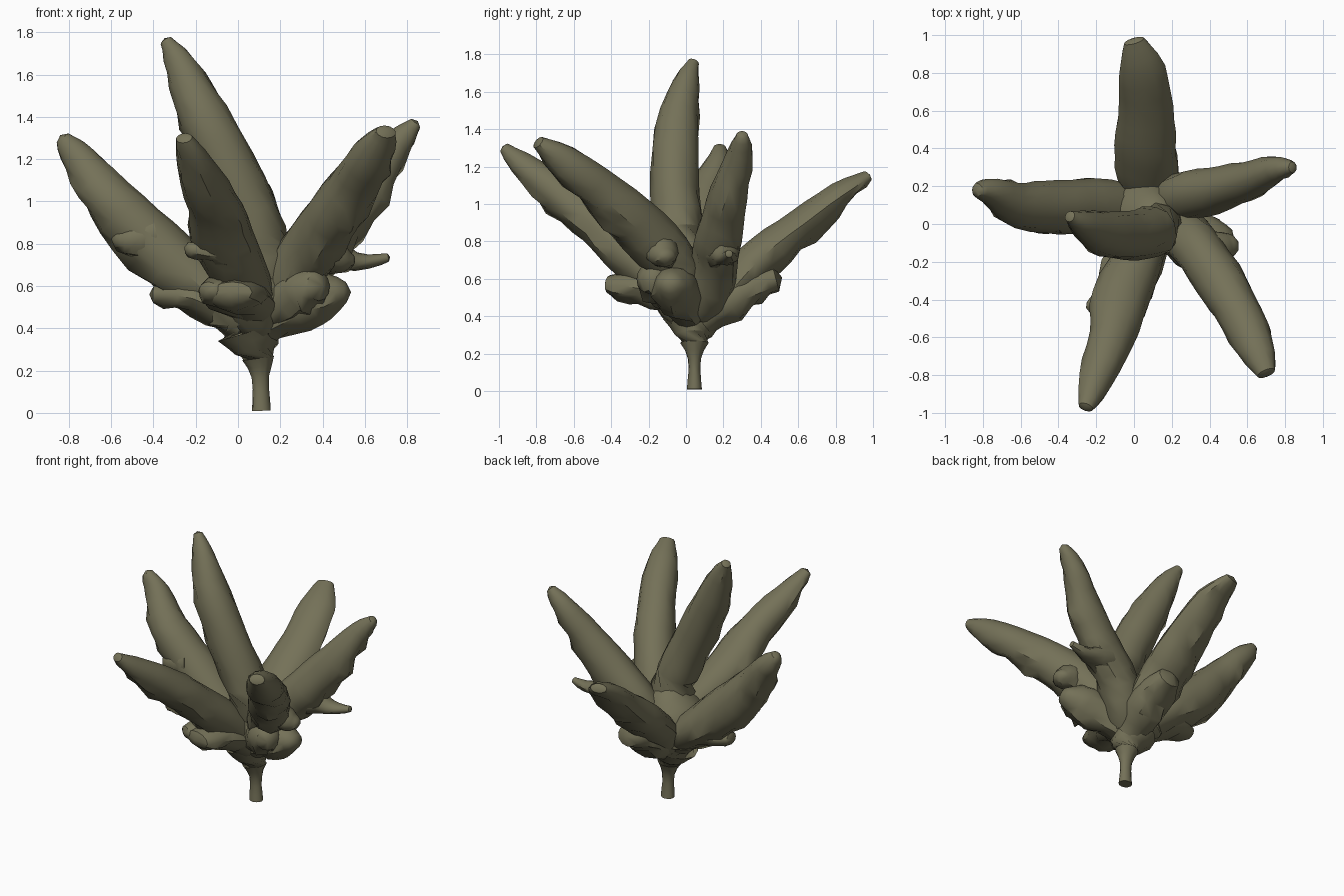
import bpy, bmesh, math, random
from mathutils import Vector

random.seed(11)
SIDES = 12
STEPS = 3

mat = bpy.data.materials.new("olive")
mat.diffuse_color = (0.175, 0.165, 0.097, 1)


def spline(pts):
    """Catmull-Rom through (x, y, z, half_width, half_height) points."""
    out = []
    n = len(pts)
    for i in range(n - 1):
        p = [pts[max(i - 1, 0)], pts[i], pts[i + 1], pts[min(i + 2, n - 1)]]
        for s in range(STEPS):
            t = s / STEPS
            out.append([0.5 * (2 * b + (c - a) * t + (2 * a - 5 * b + 4 * c - d) * t * t
                               + (3 * b - a - 3 * c + d) * t ** 3) for a, b, c, d in zip(*p)])
    out.append(list(pts[-1]))
    return out


def limb(name, pts, ragged=0.25):
    """Loft elliptical rings along a path; the underside is ragged and the tip rounded."""
    rows = spline(pts)
    bm = bmesh.new()
    rings = []
    for i, r in enumerate(rows):
        a, b = rows[max(i - 1, 0)], rows[min(i + 1, len(rows) - 1)]
        t = (Vector(b[:3]) - Vector(a[:3])).normalized()
        ref = Vector((0, 0, 1)) if abs(t.z) < 0.97 else Vector((0, 1, 0))
        side = t.cross(ref).normalized()
        up = side.cross(t)
        step = random.uniform(-0.1, 0.6)
        ring = []
        for k in range(SIDES):
            ang = 2 * math.pi * k / SIDES
            under = max(0.0, 0.2 - math.sin(ang))
            f = 1 + random.uniform(-0.04, 0.04) + ragged * under * (step + random.uniform(-0.5, 0.6))
            if i in (0, len(rows) - 1):
                f = 1
            v = Vector(r[:3]) + side * r[3] * f * math.cos(ang) + up * r[4] * f * math.sin(ang)
            v.z = max(v.z, 0)
            ring.append(bm.verts.new(v))
        rings.append(ring)
    for lo, hi in zip(rings, rings[1:]):
        for k in range(SIDES):
            j = (k + 1) % SIDES
            bm.faces.new((lo[k], lo[j], hi[j], hi[k]))
    bm.faces.new(rings[0])
    tip = bm.verts.new(Vector(rows[-1][:3]) + t * rows[-1][4] * 0.5)
    for k in range(SIDES):
        bm.faces.new((rings[-1][k], rings[-1][(k + 1) % SIDES], tip))
    bmesh.ops.recalc_face_normals(bm, faces=bm.faces)
    me = bpy.data.meshes.new(name)
    bm.to_mesh(me)
    bm.free()
    me.materials.append(mat)
    ob = bpy.data.objects.new(name, me)
    bpy.context.collection.objects.link(ob)
    return ob


# stem flaring into the crown
limb("stem", [(.11, .045, 0.01, .045, .04), (.105, .045, .17, .042, .035), (.09, .045, .3, .1, .1),
              (.05, .045, .43, .19, .17), (.08, .03, .58, .22, .2), (.14, .04, .75, .1, .1)], 0.04)

# six long branches
limb("tall_branch", [(.12, .02, .5, .12, .12), (.12, -.03, .75, .14, .14), (.01, -.06, 1.06, .13, .13),
                     (-.16, -.05, 1.4, .12, .12), (-.27, 0, 1.64, .07, .075), (-.34, .04, 1.76, .03, .03)], .12)
limb("left_branch", [(.06, .03, .42, .12, .1), (-.14, .08, .58, .15, .12), (-.4, .09, .8, .14, .14),
                     (-.6, .1, 1.02, .12, .11), (-.75, .17, 1.2, .075, .08), (-.83, .18, 1.3, .035, .035)])
limb("front_branch", [(.1, 0, .42, .1, .1), (.03, -.17, .62, .13, .12), (-.07, -.4, .83, .15, .12),
                      (-.12, -.6, 1.0, .12, .11), (-.2, -.82, 1.17, .09, .08), (-.255, -.97, 1.3, .04, .03)])
limb("front_right_branch", [(.14, .02, .45, .1, .1), (.27, -.06, .67, .13, .13), (.4, -.22, .86, .13, .14),
                            (.53, -.43, 1.05, .12, .12), (.64, -.65, 1.23, .1, .09), (.7, -.79, 1.33, .05, .035)])
limb("right_branch", [(.12, .06, .42, .12, .1), (.25, .14, .65, .13, .13), (.42, .18, .84, .12, .13),
                      (.6, .23, 1.06, .1, .11), (.75, .29, 1.27, .07, .07), (.84, .3, 1.37, .03, .03)])
limb("back_branch", [(.1, .08, .4, .1, .09), (.07, .26, .58, .16, .11), (.06, .42, .73, .16, .11),
                     (.06, .62, .89, .14, .09), (.04, .82, 1.05, .12, .07), (0, .97, 1.15, .055, .03)])

# short lobes around the crown and ragged spurs on the branches
LOBES = {
    "front_lobe": [(.1, 0, .48, .1, .08), (.02, -.22, .55, .13, .09), (-.03, -.41, .57, .1, .05)],
    "front_left_lobe": [(.06, -.05, .48, .1, .08), (-.07, -.25, .57, .11, .08), (-.14, -.38, .58, .05, .04)],
    "right_lobe": [(.14, .02, .42, .1, .09), (.36, -.06, .55, .12, .12), (.51, -.09, .57, .06, .05)],
    "right_front_lobe": [(.14, 0, .45, .1, .08), (.3, -.13, .58, .11, .11), (.38, -.22, .6, .07, .07)],
    "back_lobe": [(.1, .08, .38, .1, .09), (.11, .3, .54, .13, .1), (.11, .48, .6, .08, .07)],
    "left_lobe": [(.05, .03, .42, .1, .07), (-.2, .06, .54, .13, .08), (-.4, .07, .56, .05, .04)],
    "right_spur": [(.38, .18, .78, .11, .11), (.56, .22, .72, .06, .04), (.71, .23, .735, .02, .02)],
    "left_spur": [(-.4, .05, .84, .1, .1), (-.52, .03, .82, .08, .07), (-.58, .02, .82, .04, .04)],
    "front_spur": [(-.06, -.38, .8, .1, .09), (-.17, -.42, .77, .07, .05), (-.24, -.44, .78, .03, .03)],
    "front_right_spur": [(.38, -.15, .78, .1, .1), (.48, -.12, .73, .08, .07), (.54, -.1, .72, .04, .03)],
}
for name, pts in LOBES.items():
    limb(name, pts, .35)

# smooth shading with sharp creases
for ob in bpy.data.objects:
    ob.select_set(True)
    bpy.context.view_layer.objects.active = ob
bpy.ops.object.shade_smooth_by_angle(angle=math.radians(40))
